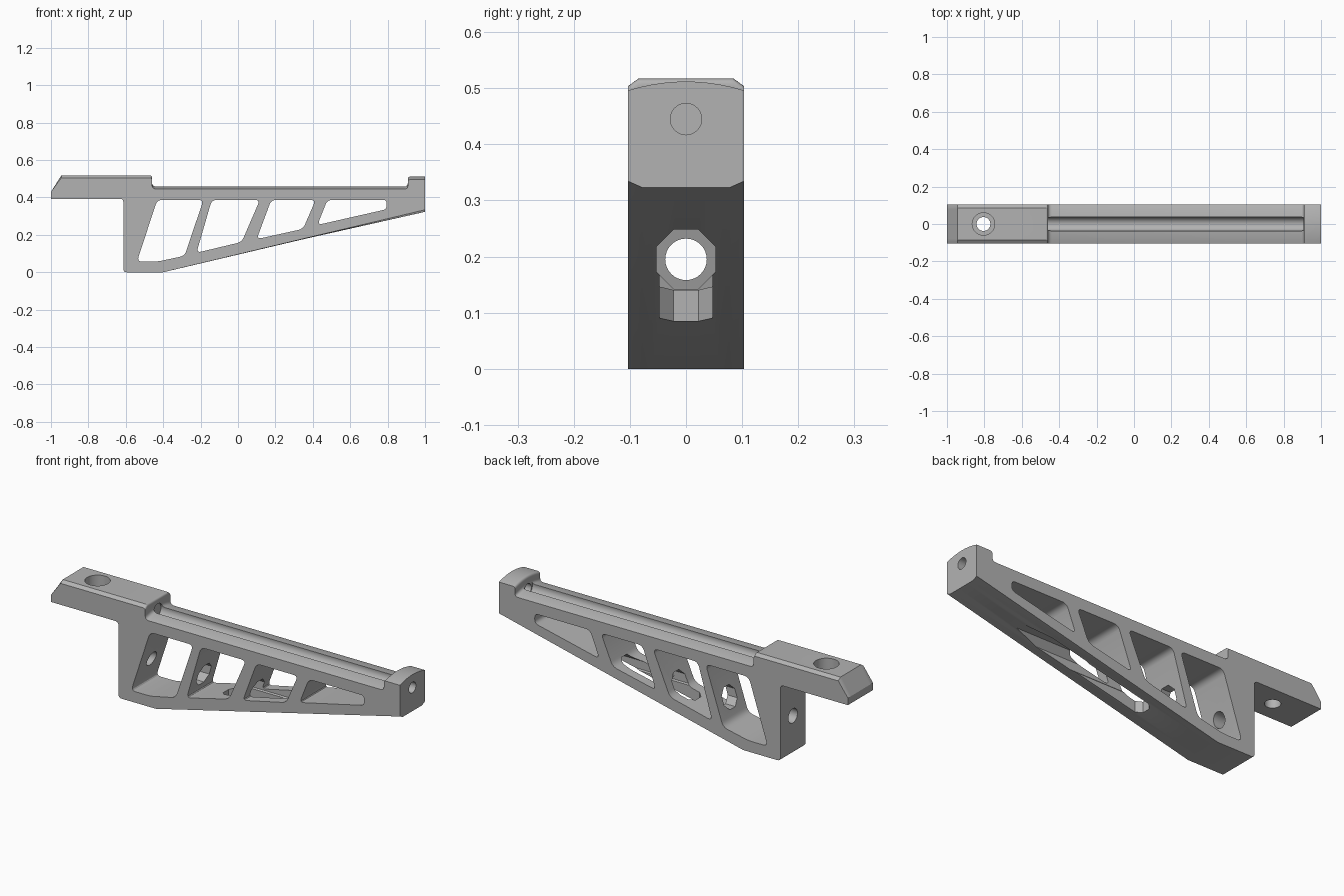
import bpy, bmesh, math
from mathutils import Vector

cube = bpy.data.objects.get("Cube")
if cube:
    bpy.data.objects.remove(cube)

grey = bpy.data.materials.new("matte_grey")
grey.use_nodes = True
grey.diffuse_color = (0.45, 0.45, 0.45, 1)
grey.node_tree.nodes["Principled BSDF"].inputs["Base Color"].default_value = (0.45, 0.45, 0.45, 1)

HALF = 0.103  # half width of the bracket


def rounded(corners, default=0.0, steps=5):
    """Round the corners of a 2D outline; a corner may carry its own size."""
    out = []
    n = len(corners)
    for i, c in enumerate(corners):
        p = Vector(c[:2])
        d = c[2] if len(c) > 2 else default
        if d == 0:
            out.append(p)
            continue
        a, b = Vector(corners[i - 1][:2]), Vector(corners[(i + 1) % n][:2])
        a, b = p + (a - p).normalized() * d, p + (b - p).normalized() * d
        for k in range(steps + 1):
            t = k / steps
            out.append(a * (1 - t) ** 2 + p * 2 * t * (1 - t) + b * t * t)
    return out


def loft(name, rings):
    """Solid skinned through rings of equal point count, facing outward."""
    bm = bmesh.new()
    loops = [[bm.verts.new(p) for p in ring] for ring in rings]
    n = len(loops[0])
    for a, b in zip(loops, loops[1:]):
        for i in range(n):
            j = (i + 1) % n
            bm.faces.new((a[i], a[j], b[j], b[i]))
    bm.faces.new(list(reversed(loops[0])))
    bm.faces.new(loops[-1])
    if bm.calc_volume(signed=True) < 0:
        bmesh.ops.reverse_faces(bm, faces=bm.faces[:])
    mesh = bpy.data.meshes.new(name)
    bm.to_mesh(mesh)
    bm.free()
    mesh.materials.append(grey)
    obj = bpy.data.objects.new(name, mesh)
    bpy.context.collection.objects.link(obj)
    return obj


def rod(name, start, end, radius, sides=32, turn=0.0):
    """Prism or cylinder between two points."""
    start, end = Vector(start), Vector(end)
    rot = (end - start).to_track_quat('Z', 'Y').to_matrix()
    angles = [math.tau * i / sides + turn for i in range(sides)]
    return loft(name, [[c + rot @ Vector((radius * math.cos(a), radius * math.sin(a), 0))
                        for a in angles] for c in (start, end)])


def cut(target, cutter):
    """Subtract the cutter, moving to the next solver if one gives no cut."""
    cutter.hide_render = True
    before = len(target.data.polygons)
    mod = target.modifiers.new("cut", 'BOOLEAN')
    mod.operation = 'DIFFERENCE'
    mod.object = cutter
    for solver in ('EXACT', 'MANIFOLD', 'FLOAT'):
        mod.solver = solver
        bpy.context.view_layer.update()
        graph = bpy.context.evaluated_depsgraph_get()
        result = bpy.data.meshes.new_from_object(target.evaluated_get(graph), depsgraph=graph)
        if len(result.polygons) not in (0, before):
            target.modifiers.remove(mod)
            target.data = result
            break
    else:
        target.modifiers.remove(mod)
    bpy.data.objects.remove(cutter)


# Side outline of the bracket: x, z, corner rounding
outline = rounded([
    (-1, 0.393), (-1, 0.43), (-0.945, 0.517),
    (-0.46, 0.517, 0.012), (-0.46, 0.461, 0.022),
    (0.908, 0.461, 0.018), (0.908, 0.512, 0.015), (1, 0.512),
    (1, 0.323), (-0.45, 0), (-0.613, 0, 0.018), (-0.613, 0.393, 0.02)])


def shaped(p, y):
    """Crown the rail, bevel the arm top and bevel the sloping underside."""
    x, z = p
    side = abs(y)
    if z > 0.5 and x < -0.459:
        z -= 0.013 * max(0, (side - 0.085) / (HALF - 0.085))
    elif z > 0.44 and x > -0.462:
        z -= 0.016 * (side / HALF) ** 2
    under = max(0, (side - 0.078) / (HALF - 0.078))
    if x > 0.99 and z < 0.4:
        z += 0.0112 * under
    elif abs(x + 0.45) < 0.01 and z < 0.01:
        x += 0.05 * under
    return (x, y, z)


half_stations = [0.02, 0.04, 0.06, 0.078, 0.085, 0.094, HALF]
stations = [-y for y in reversed(half_stations)] + [0] + half_stations
body = loft("bracket_body", [[shaped(p, y) for p in outline] for y in stations])

# Four slanted windows through the web
windows = [
    [(-0.54, 0.057), (-0.43, 0.057), (-0.285, 0.088), (-0.185, 0.387), (-0.432, 0.387)],
    [(-0.222, 0.104), (0.02, 0.162), (0.117, 0.387), (-0.14, 0.387)],
    [(0.1, 0.177), (0.348, 0.232), (0.415, 0.387), (0.178, 0.387)],
    [(0.425, 0.253), (0.795, 0.337, 0.02), (0.795, 0.387, 0.02), (0.478, 0.387)],
]
for window in windows:
    shape = rounded(window, 0.027)
    cut(body, loft("window_cutter", [[(p.x, y, p.y) for p in shape] for y in (-0.2, 0.2)]))

# Lengthwise tunnel, rear wall hole and the slot in the underside
cut(body, rod("tunnel_cutter", (-0.38, 0, 0.195), (0.78, 0, 0.195),
              0.053 / math.cos(math.pi / 8), 8, math.pi / 8))
cut(body, rod("rear_hole_cutter", (-0.7, 0, 0.195), (-0.36, 0, 0.195), 0.037))
slot = [(-0.07, -0.022), (-0.045, -0.047), (0.45, -0.047),
        (0.45, 0.047), (-0.045, 0.047), (-0.07, 0.022)]
cut(body, loft("slot_cutter", [[(x, y, z) for x, y in slot] for z in (-0.05, 0.19)]))

# Groove along the rail and the hole in the end stop
cut(body, rod("groove_cutter", (-0.468, 0, 0.452), (0.906, 0, 0.452), 0.037))
cut(body, rod("stop_hole_cutter", (0.88, 0, 0.445), (1.1, 0, 0.445), 0.028))

# Counterbored bolt hole in the arm
cut(body, rod("bolt_hole_cutter", (-0.805, 0, 0.3), (-0.805, 0, 0.6), 0.037))
cut(body, rod("counterbore_cutter", (-0.805, 0, 0.45), (-0.805, 0, 0.62), 0.06))

# Smooth the rounded corners, keep the machined edges crisp
bpy.ops.object.select_all(action='DESELECT')
bpy.context.view_layer.objects.active = body
body.select_set(True)
bpy.ops.object.shade_smooth_by_angle(angle=math.radians(25))
